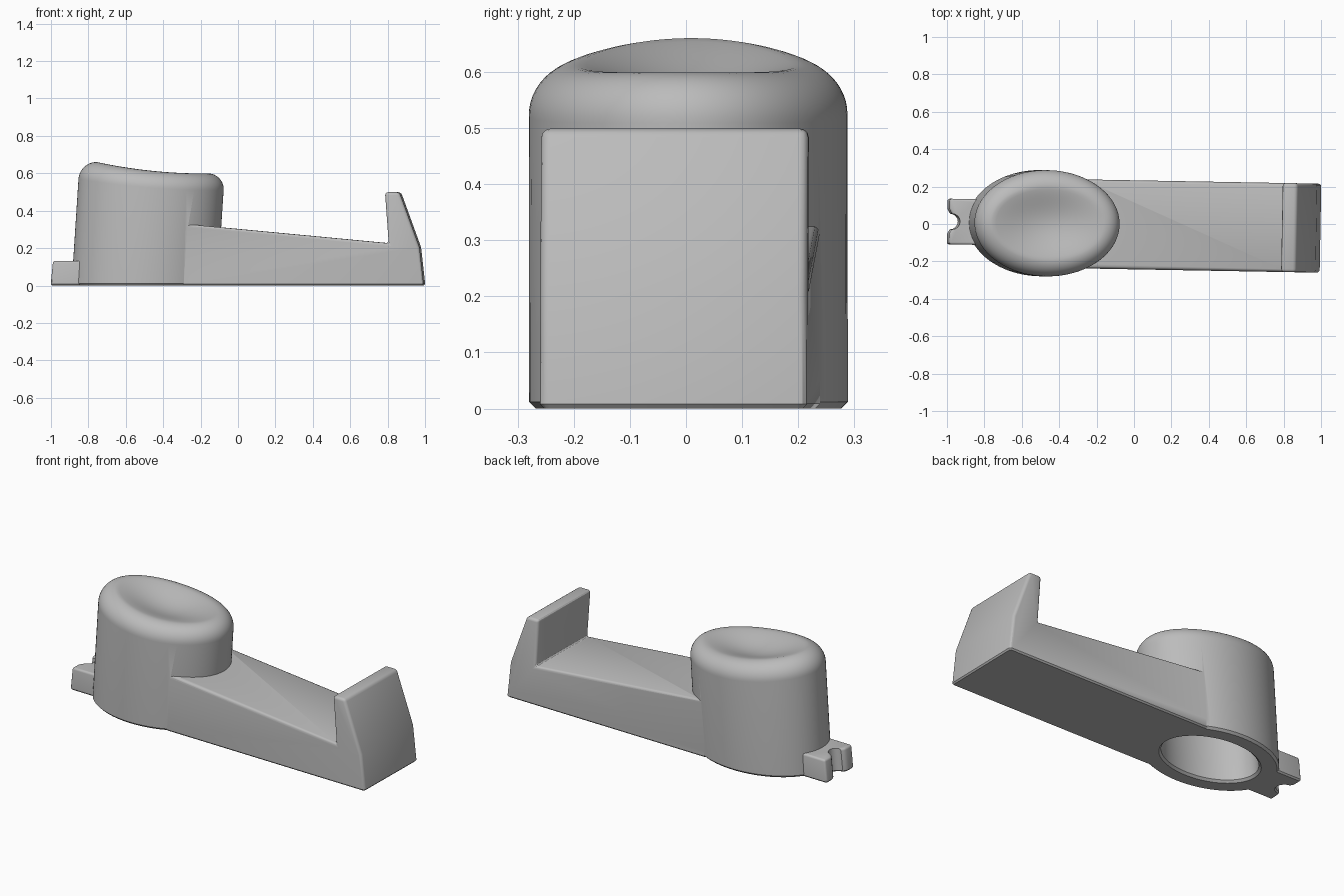
import bpy, bmesh, math
from mathutils import Matrix

if "Cube" in bpy.data.objects:
    bpy.data.objects.remove(bpy.data.objects["Cube"])

grey = bpy.data.materials.new("plain grey")
grey.diffuse_color = (0.5, 0.5, 0.5, 1)
grey.use_nodes = True
grey.node_tree.nodes["Principled BSDF"].inputs["Base Color"].default_value = grey.diffuse_color
LEAN = 0.065
SEG = 96


def make_object(name, bm):
    bmesh.ops.recalc_face_normals(bm, faces=bm.faces)
    me = bpy.data.meshes.new(name)
    bm.to_mesh(me)
    bm.free()
    me.materials.append(grey)
    ob = bpy.data.objects.new(name, me)
    bpy.context.collection.objects.link(ob)
    return ob


def loft(name, rings):
    """Skin a stack of equal-length point rings and cap both ends."""
    bm = bmesh.new()
    rows = [[bm.verts.new(p) for p in ring] for ring in rings]
    n = len(rows[0])
    for a, b in zip(rows, rows[1:]):
        for i in range(n):
            j = (i + 1) % n
            bm.faces.new((a[i], a[j], b[j], b[i]))
    bm.faces.new(rows[0])
    bm.faces.new(rows[-1])
    return make_object(name, bm)


def oval(rx, ry, height):
    """Leaning elliptical ring; height is a number or a function of x, y, angle."""
    pts = []
    for i in range(SEG):
        t = 2 * math.pi * i / SEG
        x, y = rx * math.cos(t), ry * math.sin(t)
        z = height(x, y, t) if callable(height) else height
        pts.append((-0.5 + LEAN * z + x, y, z))
    return pts


def round_edges(bm, edges, width, segments):
    bmesh.ops.bevel(bm, geom=edges, offset=width, segments=segments,
                    profile=0.5, affect='EDGES', clamp_overlap=True)


def prism(name, pts, axis, depth, lean=0.0, sharp=lambda e: False):
    """Extrude a closed outline, rounding upper edges and chamfering the foot."""
    bm = bmesh.new()
    f = bm.faces.new([bm.verts.new(p) for p in pts])
    ext = bmesh.ops.extrude_face_region(bm, geom=[f])["geom"]
    new = [v for v in ext if isinstance(v, bmesh.types.BMVert)]
    bmesh.ops.translate(bm, verts=new, vec=[depth * c for c in axis])
    for v in bm.verts:
        v.co.x += lean * v.co.z
    bmesh.ops.recalc_face_normals(bm, faces=bm.faces)

    def foot(e):
        return all(v.co.z < 0.001 for v in e.verts)
    round_edges(bm, [e for e in bm.edges if not foot(e) and not sharp(e)], 0.016, 3)
    round_edges(bm, [e for e in bm.edges if foot(e) and e.calc_face_angle(0) > 0.5], 0.008, 1)
    return make_object(name, bm)


# Oval knob: straight leaning wall, rounded rim, dished top
A, B, R = 0.39, 0.284, 0.09


def crest(x, y):
    return 0.593 + ((x - 0.16) ** 2 + y * y) / 3.15


def rim_height(drop):
    return lambda x, y, t: crest((A - R) * math.cos(t), (B - R) * math.sin(t)) - drop


rings = [oval(A - 0.012, B - 0.012, 0), oval(A, B, 0.012)]
for k in range(13):
    q = math.pi / 2 * k / 12
    inset = R * (1 - math.cos(q))
    rings.append(oval(A - inset, B - inset, rim_height(R * (1 - math.sin(q)))))
for k in range(1, 15):
    s = 1 - k / 14.5
    rings.append(oval((A - R) * s, (B - R) * s,
                      lambda x, y, t, s=s: crest(x, y) - 0.03 * (1 - s * s) ** 2))
body = loft("knob_and_arm_body", rings)

# Tapered arm with the upright end lip
W = 0.238
outline = [(-0.3, 0), (-0.3, 0.331), (0.81, 0.226), (0.79, 0.499),
           (0.868, 0.499), (0.975, 0.205), (0.998, 0)]
arm = prism("arm", [(x, -W, z) for x, z in outline], (0, 1, 0), 2 * W,
            sharp=lambda e: all(abs(v.co.z - 0.205) < 0.001 for v in e.verts))

# Notched tab behind the knob
half = 0.122
plan = [(-0.8, -half), (-1, -half), (-1, -0.064)]
for k in range(9):
    t = -math.pi / 2 + math.pi * k / 8
    plan.append((-0.985 + 0.042 * math.cos(t), 0.042 * math.sin(t)))
plan += [(-1, 0.064), (-1, half), (-0.8, half)]


def in_notch(e):
    return all(abs(v.co.y) < 0.06 for v in e.verts)


tab = prism("tab", [(x, y, 0) for x, y in plan], (0, 0, 1), 0.132, 0.1, in_notch)

# Hollow inside the knob, open underneath
a, b = 0.28, 0.19
cavity = loft("cavity_cutter", [
    oval(a + 0.022, b + 0.022, -0.01), oval(a, b, 0.012), oval(a, b, 0.44),
    oval(a - 0.012, b - 0.012, 0.468), oval(a - 0.04, b - 0.04, 0.48)])

# Join the parts and cut the hollow
for op, other in (('UNION', arm), ('UNION', tab), ('DIFFERENCE', cavity)):
    m = body.modifiers.new(other.name, 'BOOLEAN')
    m.operation, m.object, m.solver = op, other, 'EXACT'
    bpy.context.view_layer.objects.active = body
    bpy.ops.object.modifier_apply(modifier=m.name)
    bpy.data.objects.remove(other)

# The whole body is turned very slightly about the knob
turn = (Matrix.Translation((-0.25, 0, 0)) @ Matrix.Rotation(-0.018, 4, 'Z')
        @ Matrix.Translation((0.25, 0, 0)))
body.data.transform(turn)
bpy.ops.object.select_all(action='DESELECT')
body.select_set(True)
bpy.ops.object.shade_smooth_by_angle(angle=math.radians(30))
